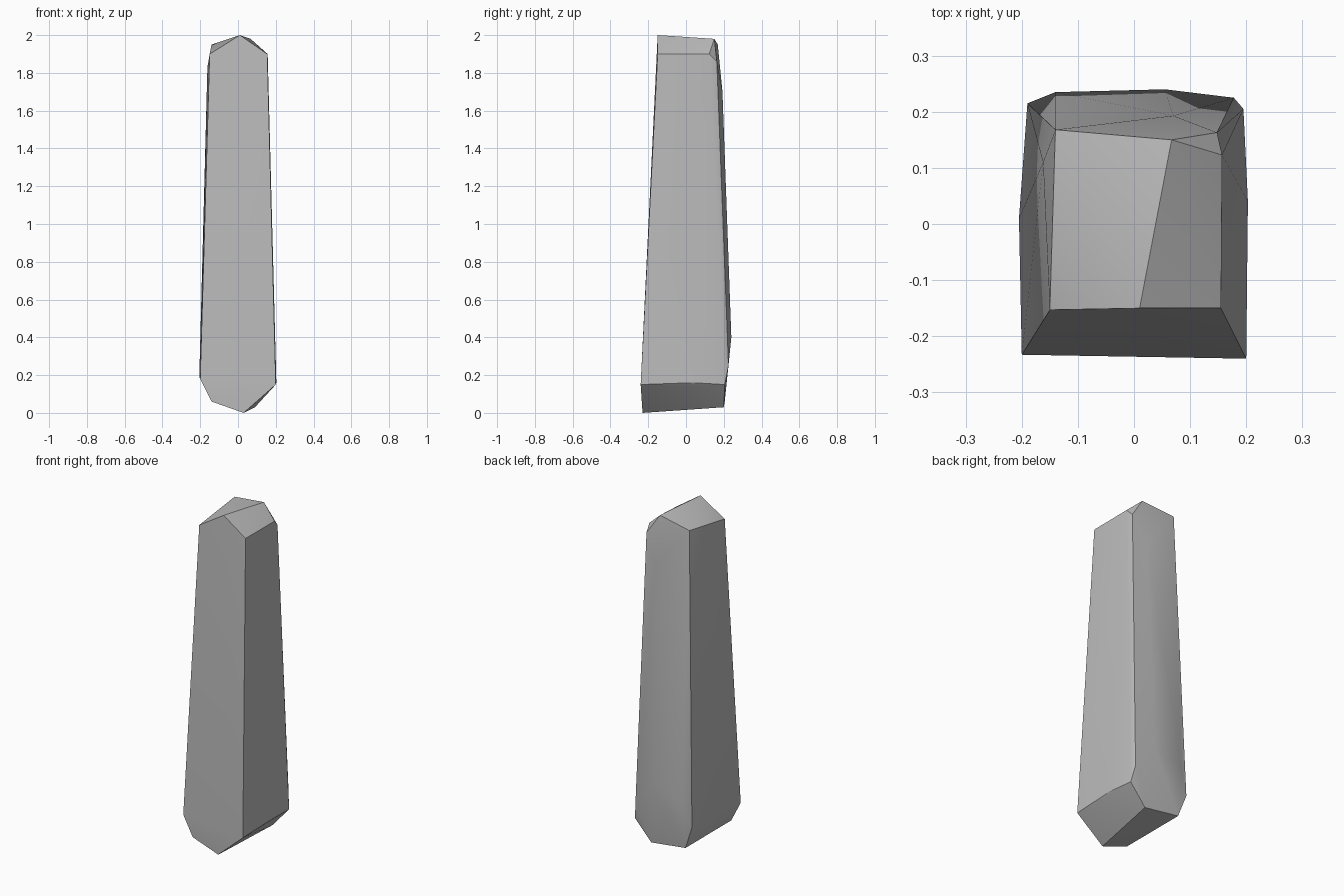
import bpy
import bmesh
import math

# Remove the default object
default_cube = bpy.data.objects.get("Cube")
if default_cube:
    bpy.data.objects.remove(default_cube, do_unlink=True)


def make_material(name, value):
    """Create one flat grey material."""
    material = bpy.data.materials.new(name)
    material.use_nodes = True
    colour = (value, value, value, 1)
    material.diffuse_color = colour
    shader = next(n for n in material.node_tree.nodes if n.type == "BSDF_PRINCIPLED")
    shader.inputs["Base Color"].default_value = colour
    return material


def chiselled_block(name, corner_groups, material):
    """Wrap a faceted convex solid around groups of corner points."""
    bm = bmesh.new()
    for group in corner_groups:
        for corner in group:
            bm.verts.new(corner)
    hull = bmesh.ops.convex_hull(bm, input=bm.verts)
    inside = {g for g in hull["geom_interior"] + hull["geom_unused"]
              if isinstance(g, bmesh.types.BMVert)}
    bmesh.ops.delete(bm, geom=list(inside), context="VERTS")
    bmesh.ops.dissolve_limit(bm, angle_limit=math.radians(1),
                             verts=bm.verts, edges=bm.edges)
    bmesh.ops.recalc_face_normals(bm, faces=bm.faces)

    mesh = bpy.data.meshes.new(name)
    bm.to_mesh(mesh)
    bm.free()
    mesh.materials.append(material)
    block = bpy.data.objects.new(name, mesh)
    bpy.context.collection.objects.link(block)
    return block


# Ridged crown, running from front to back
crown_front = [(-.15, -.153, 1.9), (.01, -.15, 2), (.155, -.15, 1.9)]
crown_back = [(.157, .123, 1.9), (.148, .163, 1.86),
              (.067, .15, 1.98), (-.14, .168, 1.95)]

# Worn corners on the shaft
shaft = [(.07, .193, 1.7), (-.162, .11, 1.83), (.055, .24, .4),
         (-.14, .235, .35), (.178, .225, .25)]

# Flared foot, tapering to a keel
foot_sides = [(-.2, -.233, .18), (-.205, .01, .19), (-.19, .215, .2),
              (.2, -.24, .15), (.203, .04, .16), (.195, .205, .15)]
keel = [(-.14, -.23, .06), (.03, -.23, 0), (.09, .2, .03), (-.14, .205, .06)]

stone_grey = make_material("stone grey", .5)
pillar = chiselled_block("stone_pillar",
                         [crown_front, crown_back, shaft, foot_sides, keel],
                         stone_grey)

# Smooth the gentle facets and keep the hard edges crisp
bpy.ops.object.select_all(action="DESELECT")
pillar.select_set(True)
bpy.context.view_layer.objects.active = pillar
bpy.ops.object.shade_smooth_by_angle(angle=math.radians(30))
